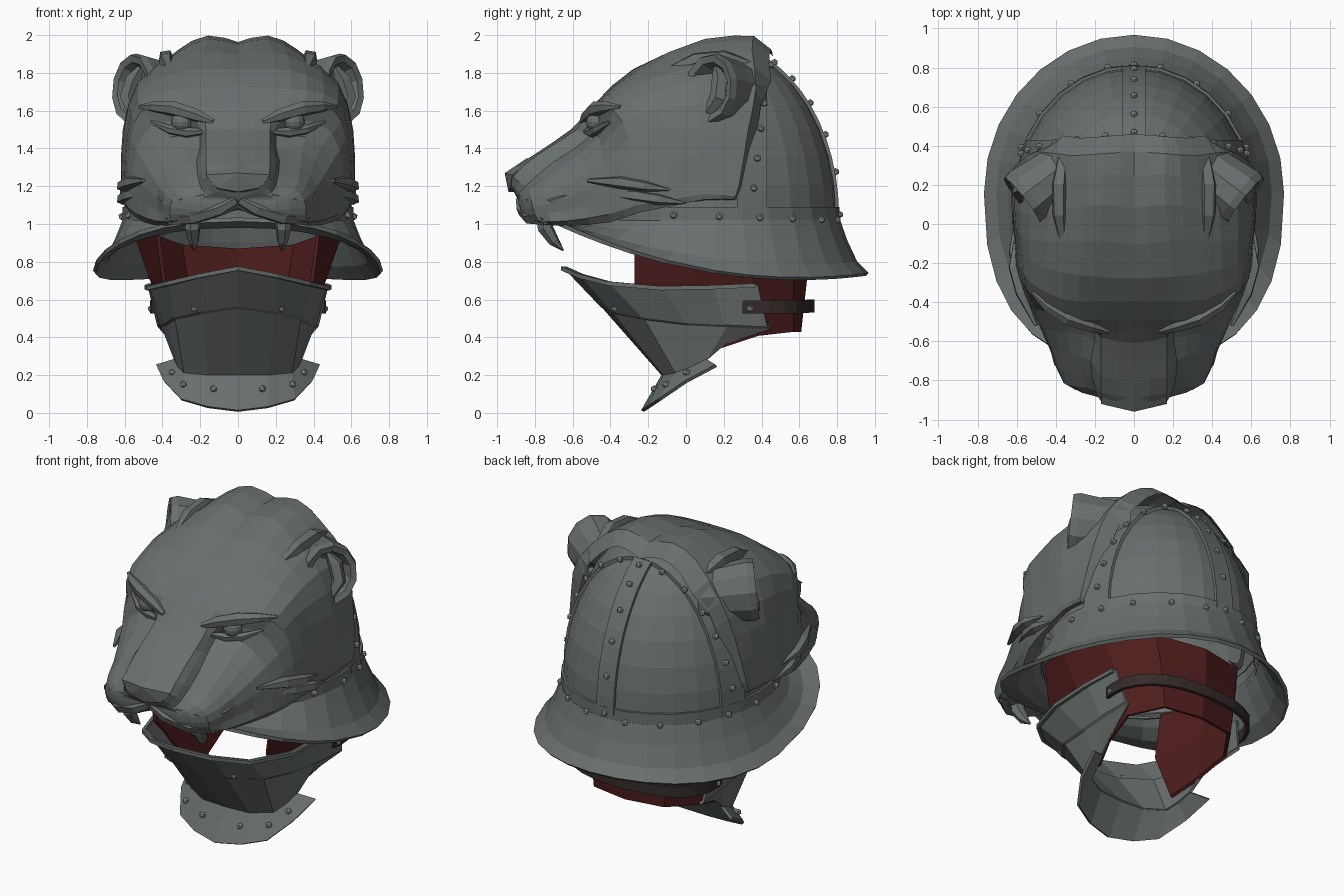
import bpy
import bmesh
from math import sin, cos, pi, sqrt, copysign
from mathutils import Vector

if "Cube" in bpy.data.objects:
    bpy.data.objects.remove(bpy.data.objects["Cube"], do_unlink=True)


def material(name, r, g, b):
    mat = bpy.data.materials.new(name)
    mat.use_nodes = True
    mat.diffuse_color = (r, g, b, 1)
    mat.node_tree.nodes["Principled BSDF"].inputs["Base Color"].default_value = (r, g, b, 1)
    return mat


steel = material("steel grey", .14, .16, .155)
rivet_steel = material("rivet light grey", .3, .33, .32)
lining_red = material("lining dark red", .078, .012, .012)
leather = material("strap dark brown", .035, .024, .023)


def finish(name, bm, mat, mirror=True, thickness=0):
    """Turn a bmesh into an object, mirrored across x and thickened if wanted."""
    bmesh.ops.remove_doubles(bm, verts=bm.verts, dist=.0005)
    bmesh.ops.recalc_face_normals(bm, faces=bm.faces)
    mesh = bpy.data.meshes.new(name)
    bm.to_mesh(mesh)
    bm.free()
    mesh.materials.append(mat)
    obj = bpy.data.objects.new(name, mesh)
    bpy.context.collection.objects.link(obj)
    if mirror:
        obj.modifiers.new("mirror", "MIRROR").merge_threshold = .001
    if thickness:
        mod = obj.modifiers.new("thickness", "SOLIDIFY")
        mod.thickness = thickness
        mod.offset = 0


def loft(name, rows, mat, thickness=0, closed=False):
    """Skin a list of equally long point rows with quads."""
    bm = bmesh.new()
    grid = [[bm.verts.new(p) for p in row] for row in rows]
    count = len(grid[0])
    for a, b in zip(grid, grid[1:]):
        for i in range(count if closed else count - 1):
            j = (i + 1) % count
            bm.faces.new((a[i], a[j], b[j], b[i]))
    bmesh.ops.dissolve_degenerate(bm, edges=bm.edges, dist=.0005)
    finish(name, bm, mat, True, thickness)


def hull(name, points, mat):
    bm = bmesh.new()
    for p in points:
        bm.verts.new(p)
    bmesh.ops.convex_hull(bm, input=bm.verts)
    finish(name, bm, mat)


def tube(name, path, radii, mat, sides=6):
    """Faceted tube through the path with one radius per point."""
    path = [Vector(p) for p in path]
    rows = []
    for i, p in enumerate(path):
        along = (path[min(i + 1, len(path) - 1)] - path[max(i - 1, 0)]).normalized()
        side = along.orthogonal().normalized()
        if i:
            side = (last - along * last.dot(along)).normalized()
        last = side
        up = along.cross(side)
        rows.append([p + radii[i] * (side * cos(2 * pi * k / sides) + up * sin(2 * pi * k / sides))
                     for k in range(sides)])
    loft(name, [[path[0]] * sides] + rows + [[path[-1]] * sides], mat, closed=True)


def rivets(name, points, mirror=True):
    bm = bmesh.new()
    for p in points:
        made = bmesh.ops.create_icosphere(bm, subdivisions=1, radius=.02)
        bmesh.ops.translate(bm, verts=made["verts"], vec=p)
    finish(name, bm, rivet_steel, mirror)


def refine(points):
    """Insert a smooth in-between point in every gap."""
    out = []
    for i in range(len(points) - 1):
        a, b, c = points[max(i - 1, 0)], points[i], points[i + 1]
        d = points[min(i + 2, len(points) - 1)]
        out += [b, (9 * (b + c) - a - d) / 16]
    return out + [points[-1]]


# Bowl: half ellipsoid, with raised strips that follow it
CY, CZ, RX, RY, RZ = .15, 1.05, .6, .65, .9
SEG = 14


def ring(z, scale=1.0):
    k = sqrt(max(0, 1 - (max(z - CZ, 0) / RZ) ** 2)) * scale
    return [(RX * k * sin(pi * i / SEG), CY - RY * k * cos(pi * i / SEG), z) for i in range(SEG + 1)]


def slice_at(y, t, scale):
    k = sqrt(1 - ((y - CY) / RY) ** 2) * scale
    return Vector((RX * k * cos(t), y, CZ + RZ * k * sin(t)))


def spine_at(x, t, scale):
    return Vector((x, CY + RY * scale * cos(t), CZ + RZ * scale * sin(t)))


loft("helmet_bowl", [ring(CZ - .06)] + [ring(CZ + RZ * sin(pi / 2 * i / 9)) for i in range(10)], steel)
loft("bowl_band", [ring(.99, 1.0), ring(.99, 1.02), ring(1.09, 1.02), ring(1.09, .99)], steel)
arc = [pi / 2 * i / 10 for i in range(11)]
loft("back_arch_strip", [[slice_at(y, t, s) for t in arc]
                         for y, s in ((.27, 1.0), (.27, 1.025), (.43, 1.025), (.43, .99))], steel)
loft("back_spine_strip", [[spine_at(x, t * .72, s) for t in arc]
                          for x, s in ((0, 1.015), (.06, 1.015), (.06, .98))], steel)

# Brim: flared skirt, blunt and higher towards the front
brim = []
for f in (0, .25, .6, 1):
    row = []
    for i in range(SEG + 1):
        t = pi * i / SEG
        front = cos(t) > 0
        power = 2 / (2 + .5 * f * front)
        reach = .65 + (.225 if front else .155) * f
        y = .155 - reach * copysign(abs(cos(t)) ** power, cos(t))
        edge = .71 + .18 * (y - .6) ** 2
        row.append(((.6 + .16 * f) * abs(sin(t)) ** power * (0 < i < SEG), y,
                    1.02 + (edge - 1.02) * (1 - (1 - f) ** 1.6)))
    brim.append(row)
loft("brim", brim, steel, thickness=.022)

# Rivets of the bowl
rivets("arch_rivets", [slice_at(.36 + .018 * i, t, 1.03)
                       for i, t in enumerate((.16, .35, .56, .77, 1.02, 1.3))])
rivets("band_rivets", [(RX * 1.025 * sin(t), CY + RY * 1.025 * cos(t), 1.04 - .02 * cos(t))
                       for t in (.22, .55, .9, 1.2, 1.53, 1.9)])
rivets("spine_rivets", [spine_at(0, t, 1.02) for t in (.0, .25, .48, .7, .9, 1.07)], mirror=False)

# Beast mask: lengthwise lines from the nose to the back of the head
crown = [(0, -.91, 1.17), (0, -.95, 1.26), (0, -.8, 1.37), (0, -.61, 1.5),
         (0, -.48, 1.64), (0, -.28, 1.82), (0, .08, 1.95), (0, .37, 1.96)]
bridge = [(.1, -.91, 1.17), (.16, -.92, 1.25), (.17, -.78, 1.37), (.17, -.58, 1.5),
          (.18, -.49, 1.62), (.2, -.27, 1.82), (.16, .1, 1.98), (.16, .36, 1.995)]
brow = [(.16, -.89, 1.15), (.2, -.85, 1.2), (.22, -.7, 1.33), (.2, -.5, 1.47),
        (.35, -.48, 1.62), (.36, -.25, 1.79), (.33, .08, 1.9), (.32, .35, 1.92)]
temple = [(.2, -.88, 1.13), (.3, -.83, 1.18), (.33, -.66, 1.3), (.36, -.46, 1.46),
          (.51, -.38, 1.6), (.53, -.2, 1.69), (.53, .05, 1.75), (.5, .37, 1.72)]
cheek = [(.2, -.88, 1.1), (.35, -.82, 1.13), (.42, -.64, 1.2), (.5, -.44, 1.33),
         (.57, -.3, 1.45), (.59, -.12, 1.5), (.61, .08, 1.5), (.57, .33, 1.5)]
jowl = [(.2, -.87, 1.05), (.36, -.8, 1.05), (.42, -.64, 1.07), (.53, -.42, 1.13),
        (.59, -.27, 1.18), (.61, -.1, 1.2), (.62, .08, 1.22), (.62, .28, 1.2)]
lip = [(.16, -.84, 1.02), (.32, -.76, 1), (.4, -.62, .99), (.5, -.4, 1.01),
       (.57, -.25, 1.06), (.6, -.05, 1.1), (.62, .1, 1.13), (.61, .25, 1.13)]
palate = [(0, -.84, 1.08), (0, -.75, 1.08), (0, -.62, 1.08), (.25, -.42, 1.1),
          (.42, -.25, 1.12), (.5, -.05, 1.13), (.53, .1, 1.13), (.53, .25, 1.13)]
lines = [refine([Vector(p) for p in line])
         for line in (crown, bridge, brow, temple, cheek, jowl, lip, palate)]
stations = [refine(list(s)) for s in zip(*lines)]
muzzle_pole = [Vector((0, -.89, 1.13))] * len(stations[0])
back_lip = [Vector((p.x * .87, p.y + .03 + .06 * (p.z > 1.8), p.z - .07 * (p.z > 1.4)))
            for p in stations[-1]]
loft("beast_mask", [muzzle_pole] + stations + [back_lip], steel)

# Face details
hull("nose_pad", [(0, -.96, 1.27), (.17, -.92, 1.26), (.11, -.93, 1.19), (0, -.94, 1.17),
                  (0, -.84, 1.35), (.16, -.82, 1.33), (.1, -.85, 1.17)], steel)
tube("upper_lip", [(.01, -.87, 1.13), (.1, -.86, 1.08), (.24, -.82, 1.04), (.35, -.74, 1.03),
                   (.4, -.62, 1.05)], [.03, .04, .045, .04, .02], steel)
tube("whisker_pad", [(.17, -.86, 1.15), (.28, -.81, 1.12), (.38, -.7, 1.12), (.44, -.56, 1.17)],
     [.03, .045, .035, .01], steel)
tube("brow_ridge", [(.13, -.55, 1.54), (.22, -.52, 1.575), (.34, -.48, 1.61), (.44, -.42, 1.62),
                    (.52, -.35, 1.62)], [.015, .035, .04, .03, .01], steel)
tube("lower_eyelid", [(.18, -.53, 1.49), (.27, -.5, 1.485), (.36, -.47, 1.5), (.46, -.4, 1.54)],
     [.015, .028, .025, .01], steel)
bm = bmesh.new()
bmesh.ops.create_uvsphere(bm, u_segments=12, v_segments=8, radius=.058)
bmesh.ops.translate(bm, verts=bm.verts, vec=(.295, -.47, 1.54))
finish("eye", bm, steel)
tube("fang", [(.24, -.75, 1.05), (.24, -.745, .98), (.235, -.7, .91), (.23, -.65, .86)],
     [.045, .042, .03, .005], steel)
for i, (y, z) in enumerate(((-.22, 1.13), (-.3, 1.2))):
    tube("cheek_tuft_%d" % (i + 1), [(.5, y - .22, z + .03), (.575, y - .05, z + .02),
                                     (.615, y + .08, z), (.61, y + .22, z - .02)],
         [.01, .035, .03, .005], steel, sides=5)

# Ears: faceted cups turned outwards and forwards, rooted in the crown
axis = Vector((.78, -.6, .1)).normalized()
side = axis.cross(Vector((0, 0, 1))).normalized()
up = side.cross(axis)
centre = Vector((.54, .14, 1.715))


def ear_ring(depth, size):
    return [centre + axis * depth + size * (side * .165 * cos(a) + up * .19 * sin(a))
            for a in (2 * pi * k / 11 for k in range(11))]


loft("ear", [ear_ring(d, s) for d, s in ((-.3, .85), (-.15, .9), (0, 1), (.04, .94), (.03, .74),
                                         (-.05, .55), (-.09, .01))], steel, closed=True)
tube("ear_fold", [centre + axis * d + side * s + up * u for d, s, u in
                  ((.02, .02, -.15), (.01, -.05, -.05), (-.01, -.04, .05), (-.02, 0, .12))],
     [.025, .045, .045, .015], steel, sides=5)
tube("ear_root_ridge", [(.36, -.14, 1.8), (.38, .05, 1.87), (.38, .2, 1.88), (.36, .36, 1.83)],
     [.01, .04, .045, .03], steel, sides=5)

# Red lining, open at the face and the neck
loft("lining", [[(0, .63, .87), (.3, .55, .89), (.5, .3, .96), (.56, 0, 1), (.43, -.27, .99)],
                [(0, .63, .7), (.27, .56, .7), (.43, .35, .7), (.455, .05, .7), (.39, -.27, .69)],
                [(0, .6, .43), (.24, .56, .43), (.36, .38, .41), (.33, .17, .34), (.27, .01, .27)]],
     lining_red, thickness=.02)

# Chin guard with a creased front and a flared collar
rim = [(0, -.64, .77), (.2, -.55, .73), (.36, -.4, .69), (.46, -.12, .665), (.47, .15, .67), (.45, .38, .68)]
crease = [(0, -.45, .57), (.2, -.39, .54), (.34, -.23, .51), (.385, 0, .48), (.41, .2, .47), (.42, .43, .46)]
waist = [(0, -.12, .2), (.16, -.11, .2), (.28, -.05, .21), (.31, .03, .24), (.33, .11, .28), (.34, .21, .37)]
collar = [(0, -.23, .01), (.16, -.2, .03), (.3, -.14, .07), (.39, 0, .165), (.43, .16, .25)]
step = [Vector(p) + Vector((-.012 * (p[0] > 0), .015, -.012)) for p in crease]
loft("chin_guard", [rim, crease, step, waist], steel, thickness=.016)
loft("chin_guard_collar", [waist[:5], collar], steel, thickness=.018)
loft("chin_guard_rim", [[Vector((p[0] * 1.03, p[1] - .012, p[2] + dz)) for p in rim]
                        for dz in (.006, -.016)], steel, thickness=.02)
middle = [(Vector(a) + Vector(b)) / 2 + Vector((0, -.012, .012)) for a, b in zip(waist, collar)]
rivets("collar_rivets", [middle[1] - Vector((.03, 0, 0)), middle[2], middle[3]])
rivets("chin_guard_rivets", [(.23, -.375, .55), (.46, .34, .55)])

# Neck strap
strap = refine([Vector(p) for p in ((.45, .3, .56), (.45, .44, .56), (.36, .58, .56), (.19, .65, .565),
                                    (0, .67, .565))])
loft("neck_strap", [[p + Vector((0, 0, h)) for p in strap] for h in (-.034, .034)], leather, thickness=.022)
